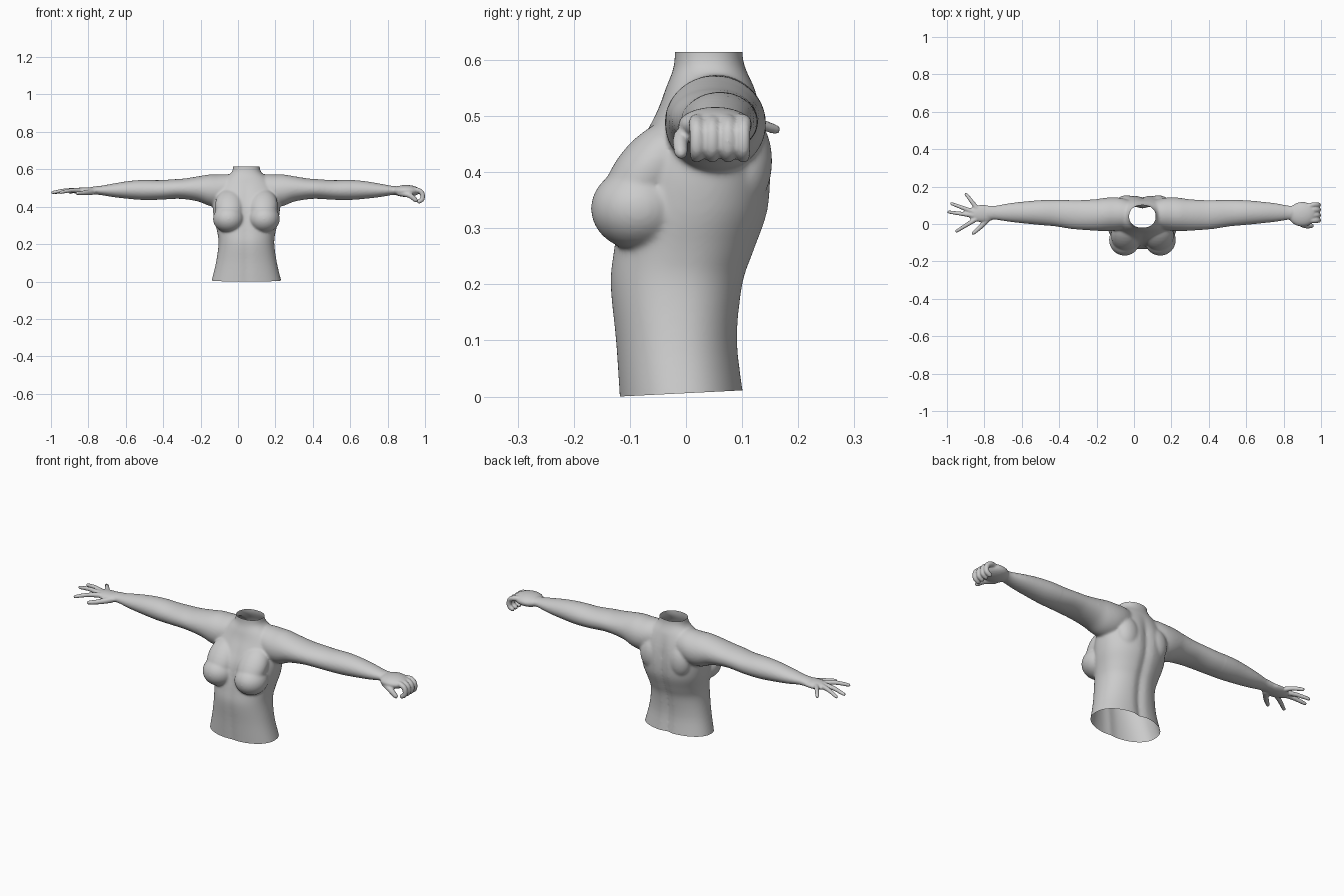
import bpy, bmesh, math
from mathutils import Matrix, Vector

if "Cube" in bpy.data.objects:
    bpy.data.objects.remove(bpy.data.objects["Cube"])

CX = 0.045          # body axis
VOXEL = 0.005
bm = bmesh.new()


def spline(keys, steps):
    """Catmull-Rom interpolation through tuples of any length."""
    out = []
    for i in range(len(keys) - 1):
        a, b, c, d = (keys[max(0, min(len(keys) - 1, i + k))] for k in (-1, 0, 1, 2))
        for s in range(steps):
            t = s / steps
            out.append([0.5 * (2 * q + (r - p) * t + (2 * p - 5 * q + 4 * r - w) * t * t
                               + (3 * q - p - 3 * r + w) * t ** 3)
                        for p, q, r, w in zip(a, b, c, d)])
    out.append(list(keys[-1]))
    return out


def loft(rings):
    """Closed skin over a list of point rings."""
    vs = [[bm.verts.new(p) for p in ring] for ring in rings]
    n = len(vs[0])
    for a, b in zip(vs, vs[1:]):
        for i in range(n):
            bm.faces.new((a[i], a[(i + 1) % n], b[(i + 1) % n], b[i]))
    bm.faces.new(vs[0][::-1])
    bm.faces.new(vs[-1])


def unit_ring(n, power=1.0):
    for i in range(n):
        a = 2 * math.pi * i / n
        c, s = math.cos(a), math.sin(a)
        yield math.copysign(abs(c) ** power, c), math.copysign(abs(s) ** power, s)


def ball(co, radii, tilt=0.0):
    m = Matrix.Translation(co) @ Matrix.Rotation(tilt, 4, 'X') @ Matrix.Diagonal((*radii, 1))
    rings = []
    for k in range(15):
        a = math.radians(-87 + 174 * k / 14)
        rings.append([m @ Vector((c * math.cos(a), s * math.cos(a), math.sin(a)))
                      for c, s in unit_ring(28)])
    loft(rings)


def digit(path, r0, r1, ref):
    """Finger: a tapering tube with a round tip."""
    pts = [Vector(p) for p in spline(path, 4)]
    last = len(pts) - 1
    rings = []

    def add(p, t, r):
        u = Vector(ref).cross(t).normalized()
        v = t.cross(u)
        rings.append([p + (u * c + v * s) * r for c, s in unit_ring(12)])

    for i, p in enumerate(pts):
        t = (pts[min(last, i + 1)] - pts[max(0, i - 1)]).normalized()
        add(p, t, r0 + (r1 - r0) * i / last)
    for deg in (30, 60, 82):
        a = math.radians(deg)
        add(pts[-1] + t * r1 * math.sin(a), t, r1 * math.cos(a))
    loft(rings)


# Torso and neck: z, half width, front y, back y
torso = [(-0.04, .195, -.118, .11), (0, .187, -.12, .105), (.1, .163, -.127, .094),
         (.2, .149, -.137, .104), (.26, .155, -.131, .124), (.33, .172, -.12, .148),
         (.40, .18, -.106, .153), (.46, .175, -.078, .148), (.51, .155, -.052, .136),
         (.55, .12, -.036, .122), (.58, .083, -.024, .108), (.605, .072, -.02, .101),
         (.65, .071, -.02, .101)]
rings = []
for z, w, f, b in spline(torso, 4):
    ring = []
    fade = max(0.0, min(1.0, (0.55 - z) / 0.1))
    for c, s in unit_ring(64, 0.9):
        x = w * c
        y = (f + b) / 2 + (b - f) / 2 * s
        # spine furrow at the back, shallow midline at the front
        groove = math.exp(-(x / 0.022) ** 2) * fade
        y += groove * (-0.012 if s > 0 else 0.005)
        ring.append((CX + x, y, z))
    rings.append(ring)
loft(rings)

# Arms: distance from axis, top z, bottom z, front y, back y
arm = [(.05, .572, .43, -.02, .12), (.11, .574, .41, -.03, .138), (.155, .572, .40, -.036, .143),
       (.20, .572, .405, -.038, .14), (.255, .563, .427, -.036, .132),
       (.33, .551, .44, -.031, .128), (.385, .547, .442, -.026, .128),
       (.465, .542, .437, -.013, .129), (.55, .543, .436, -.005, .127),
       (.63, .537, .442, .003, .12), (.71, .524, .451, .012, .111),
       (.775, .512, .462, .022, .099), (.80, .51, .464, .024, .098),
       (.83, .505, .465, .022, .098)]
for side in (-1, 1):
    loft([[(CX + side * d, (f + b) / 2 + (b - f) / 2 * c, (t + u) / 2 + (t - u) / 2 * s)
           for c, s in unit_ring(32)] for d, t, u, f, b in spline(arm, 4)])
    # Breasts, upper chest slope and shoulder blades
    ball((CX + side * .095, -.085, .335), (.084, .085, .074))
    ball((CX + side * .09, -.064, .405), (.078, .058, .11), tilt=-0.72)
    ball((CX + side * .085, .105, .42), (.062, .049, .085))

# Open hand
ball((-.81, .056, .484), (.082, .046, .02))
open_fingers = [((-.845, .026), (-.948, -.038)), ((-.86, .046), (-.99, .064)),
                ((-.86, .066), (-.976, .109)), ((-.84, .084), (-.898, .16))]
for (x0, y0), (x1, y1) in open_fingers:
    digit([(x0, y0, .487), ((x0 + x1) / 2, (y0 + y1) / 2, .487), (x1, y1, .476)],
          .0135, .0085, (0, 0, 1))
digit([(-.775, .035, .48), (-.82, -.015, .474), (-.86, -.05, .472)], .017, .009, (0, 0, 1))

# Closed hand
ball((.9, .052, .484), (.075, .066, .032))
for y in (.019, .047, .075, .102):
    digit([(.905, .015 + .7 * y, .488), (.955, y, .49), (.983, y, .474),
           (.986, y, .442), (.968, y, .428)], .0145, .0118, (0, 1, 0))
digit([(.86, .02, .475), (.915, -.008, .462), (.95, -.009, .435)], .018, .012, (0, 1, 0))

# Fuse everything into one skin
bmesh.ops.recalc_face_normals(bm, faces=bm.faces[:])
mesh = bpy.data.meshes.new("torso_with_arms")
bm.to_mesh(mesh)
bm.free()
body = bpy.data.objects.new("torso_with_arms", mesh)
bpy.context.collection.objects.link(body)
bpy.context.view_layer.objects.active = body
body.select_set(True)
fuse = body.modifiers.new("fuse", 'REMESH')
fuse.mode = 'VOXEL'
fuse.voxel_size = VOXEL
bpy.ops.object.modifier_apply(modifier=fuse.name)

# Blend the joints, more on the body than on the fingers
for name, reach, times in (("all", 2.0, 1), ("arms", 0.82, 5), ("trunk", 0.5, 14)):
    group = body.vertex_groups.new(name=name)
    group.add([v.index for v in body.data.vertices if abs(v.co.x - CX) < reach], 1.0, 'REPLACE')
    relax = body.modifiers.new(name, 'SMOOTH')
    relax.factor = 0.5
    relax.iterations = times
    relax.vertex_group = name
    bpy.ops.object.modifier_apply(modifier=relax.name)

# Open the waist and the neck
bm = bmesh.new()
bm.from_mesh(body.data)
for co, no in (((0, -.12, 0), (0, .05, -1)), ((0, 0, .614), (0, 0, 1))):
    bmesh.ops.bisect_plane(bm, geom=bm.verts[:] + bm.edges[:] + bm.faces[:],
                           plane_co=Vector(co), plane_no=Vector(no), clear_outer=True)
for f in bm.faces:
    f.smooth = True
bm.to_mesh(body.data)
bm.free()
